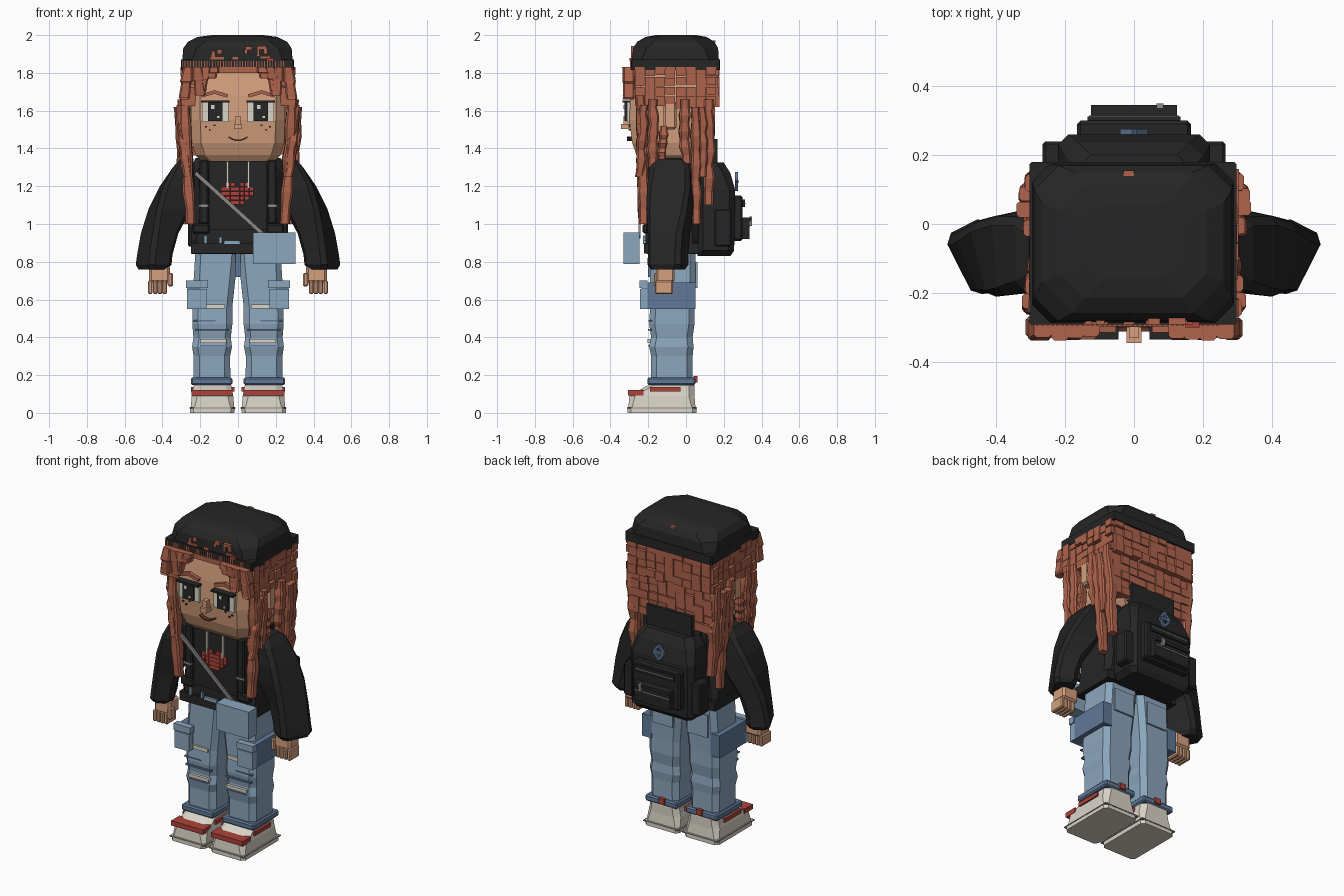
import bpy, bmesh, math, random
from mathutils import Vector
random.seed(4)


def material(name, r, g, b):
    m = bpy.data.materials.new(name)
    m.diffuse_color = (r, g, b, 1)
    return m


BLACK = material("black cloth", 0.019, 0.019, 0.020)
HAIR = material("copper hair", 0.42, 0.125, 0.072)
SKIN = material("skin", 0.66, 0.35, 0.21)
DENIM = material("light denim", 0.26, 0.38, 0.51)
NAVY = material("dark denim", 0.115, 0.19, 0.31)
CREAM = material("cream", 0.70, 0.66, 0.58)
RED = material("red", 0.42, 0.055, 0.042)
GREY = material("grey", 0.27, 0.25, 0.24)
BROWN = material("dark brown", 0.12, 0.035, 0.025)


def finish(name, bm, mat):
    bmesh.ops.recalc_face_normals(bm, faces=bm.faces[:])
    me = bpy.data.meshes.new(name)
    bm.to_mesh(me)
    bm.free()
    me.materials.append(mat)
    ob = bpy.data.objects.new(name, me)
    bpy.context.collection.objects.link(ob)
    return ob


def add_loft(bm, rings, s=1):
    vs = [[bm.verts.new((s * x, y, z)) for x, y, z in r] for r in rings]
    n = len(vs[0])
    for a, b in zip(vs, vs[1:]):
        for i in range(n):
            bm.faces.new((a[i], a[(i + 1) % n], b[(i + 1) % n], b[i]))
    bm.faces.new(vs[0])
    bm.faces.new(vs[-1])


def ring(cx, cy, z, hx, hy, c, rot=0):
    """Rectangle with cut corners."""
    p = [(hx, -hy + c), (hx, hy - c), (hx - c, hy), (-hx + c, hy),
         (-hx, hy - c), (-hx, -hy + c), (-hx + c, -hy), (hx - c, -hy)]
    k, q = math.cos(rot), math.sin(rot)
    return [(cx + x * k - y * q, cy + x * q + y * k, z) for x, y in p]


def ext(z, x0, x1, y0, y1, c):
    return ring((x0 + x1) / 2, (y0 + y1) / 2, z, (x1 - x0) / 2, (y1 - y0) / 2, c)


def loft(name, rows, mat, mirror=False):
    bm = bmesh.new()
    for s in ((1, -1) if mirror else (1,)):
        add_loft(bm, [ext(*r) for r in rows], s)
    return finish(name, bm, mat)


def boxes(name, items, mat, mirror=False, bevel=0):
    """Each item is x0, x1, y0, y1, z0, z1."""
    bm = bmesh.new()
    for s in ((1, -1) if mirror else (1,)):
        for x0, x1, y0, y1, z0, z1 in items:
            add_loft(bm, [[(x0, y0, z), (x1, y0, z), (x1, y1, z), (x0, y1, z)] for z in (z0, z1)], s)
    ob = finish(name, bm, mat)
    if bevel:
        m = ob.modifiers.new("bevel", "BEVEL")
        m.width, m.segments = bevel, 1
    return ob


def strip(name, a, b, w, t, mat):
    """Flat band between two points in a front-facing plane."""
    a, b = Vector(a), Vector(b)
    d = (b - a).normalized()
    n = Vector((-d.z, 0, d.x)) * w
    bm = bmesh.new()
    add_loft(bm, [[p + n, p - n, p - n + Vector((0, t, 0)), p + n + Vector((0, t, 0))] for p in (a, b)])
    return finish(name, bm, mat)


# Shoes
loft("shoe_sole", [(0, .02, .255, -.31, .055, .02), (.03, .015, .255, -.31, .055, .02)], CREAM, True)
loft("shoe_upper", [(.03, .02, .25, -.305, .05, .02), (.09, .025, .245, -.30, .045, .03),
                    (.112, .03, .24, -.26, .045, .03), (.145, .035, .235, -.205, .045, .03),
                    (.16, .05, .22, -.17, .04, .03)], CREAM, True)
boxes("shoe_toe_stripe", [(.028, .247, -.308, -.225, .092, .122)], RED, True)
boxes("shoe_side_stripe", [(.018, .25, -.19, -.03, .112, .137)], RED, True)
boxes("heel_tab", [(.11, .15, .04, .06, .16, .195)], RED, True)
boxes("sole_line", [(.013, .257, -.312, .057, .022, .028)], GREY, True)

# Trousers
loft("trouser_leg", [(.17, .04, .235, -.185, .035, .03), (.30, .042, .235, -.185, .035, .03),
                     (.35, .032, .243, -.195, .04, .03), (.40, .038, .236, -.185, .035, .03),
                     (.47, .03, .242, -.195, .045, .03), (.56, .03, .24, -.19, .045, .03),
                     (.70, .015, .235, -.19, .05, .03), (.86, .0, .225, -.19, .05, .03)], DENIM, True)
boxes("trouser_cuff", [(.03, .25, -.205, .05, .148, .188)], NAVY, True, .008)
boxes("cargo_pocket", [(.205, .268, -.235, .05, .55, .69)], NAVY, True)
boxes("cargo_pocket_front", [(.168, .27, -.243, -.205, .55, .655), (.16, .275, -.245, -.205, .66, .70)], DENIM, True)
boxes("knee_rip", [(.07, .18, -.202, -.18, .553, .575), (.06, .2, -.204, -.18, .37, .39)], CREAM, True)
boxes("knee_crease", [(.05, .225, -.20, -.18, .435, .445), (.07, .2, -.199, -.18, .352, .36),
                      (.12, .235, -.198, -.18, .485, .491)], NAVY, True)
boxes("back_pocket", [(.05, .19, .04, .06, .66, .80)], DENIM, True)
boxes("trouser_fly", [(-.012, .012, -.2, -.18, .72, .84)], NAVY)

# Jumper
loft("torso", [(.84, -.245, .245, -.205, .06, .03), (.92, -.25, .25, -.215, .065, .03),
               (1.1, -.235, .235, -.21, .065, .04), (1.28, -.255, .255, -.2, .06, .04),
               (1.35, -.225, .225, -.19, .05, .05)], BLACK)
boxes("waistband", [(-.25, .25, -.222, .07, .845, .90)], BLACK)
boxes("chest_panel", [(-.15, .15, -.222, -.19, .97, 1.33)], BLACK)
boxes("backpack_strap", [(.155, .205, -.235, .08, 1.0, 1.34), (.15, .24, -.23, -.2, .95, 1.0)], BLACK, True, .008)
boxes("strap_buckle", [(.155, .21, -.242, -.23, 1.09, 1.103)], GREY, True)
boxes("belt_clip", [(-.075, .01, -.228, -.2, .895, .912), (-.18, -.165, -.228, -.2, .9, .94),
                    (-.1, -.085, -.228, -.2, .9, .93)], DENIM)
boxes("drawstring", [(.05, .062, -.235, -.2, 1.19, 1.345)], CREAM, True)

# Pixel heart on the chest
heart = ["0110110", "1111111", "1111111", "0111110", "0011100"]
boxes("chest_heart", [(-.09 + i * .025, -.067 + i * .025, -.23, -.215, 1.198 - j * .024, 1.22 - j * .024)
                      for j, row in enumerate(heart) for i, ch in enumerate(row) if ch == "1"], RED)

# Sleeves: sections turn towards the cuff
bm = bmesh.new()
arm = [(1.345, .275, -.085, .03, .08, 0), (1.30, .285, -.085, .06, .105, 0), (1.20, .315, -.085, .09, .115, -.1),
       (1.08, .36, -.085, .095, .112, -.25), (.95, .415, -.09, .075, .1, -.42), (.84, .44, -.095, .068, .098, -.47),
       (.785, .447, -.095, .068, .1, -.47), (.76, .45, -.095, .055, .085, -.47)]
for s in (1, -1):
    add_loft(bm, [ring(x, y, z, hx, hy, .025, r) for z, x, y, hx, hy, r in arm], s)
finish("sleeve", bm, BLACK)

# Hands with fingers
boxes("palm", [(.36, .47, -.16, -.06, .69, .78)], SKIN, True, .012)
boxes("fingers", [(.375 + i * .026, .399 + i * .026, -.165, -.07, .63, .70) for i in range(4)]
      + [(.345, .372, -.17, -.125, .67, .74)], SKIN, True, .006)

# Cross-body bag
boxes("shoulder_bag", [(.08, .305, -.33, -.247, .787, .955)], DENIM)
strip("bag_strap", (-.225, -.252, 1.27), (.15, -.252, .93), .010, .012, GREY)

# Backpack
loft("backpack", [(.83, -.19, .19, .06, .235, .02), (.86, -.22, .22, .06, .255, .03), (1.18, -.22, .22, .06, .26, .03),
                  (1.27, -.2, .2, .06, .235, .04), (1.325, -.165, .165, .06, .2, .04)], BLACK)
boxes("back_panel", [(-.155, .155, .135, .168, 1.25, 1.45)], BLACK)
boxes("backpack_pocket", [(-.165, .165, .24, .30, .91, 1.15)], BLACK, False, .01)
boxes("pocket_flap", [(-.135, .135, .29, .312, 1.09, 1.13), (-.125, .125, .29, .335, .92, 1.03),
                      (-.125, .125, .29, .345, 1.015, 1.035)], BLACK)
boxes("side_pocket", [(.2, .265, .15, .24, .88, 1.08)], BLACK, True, .008)
boxes("pocket_zip", [(-.12, .12, .332, .338, .985, .991), (-.13, .13, .309, .315, 1.107, 1.112)], GREY)
boxes("zip_pull", [(.065, .085, .335, .35, .99, 1.04)], GREY)
strip("backpack_badge", (-.03, .262, 1.225), (.03, .262, 1.225), .008, .015, NAVY)
for k in (1, -1):
    strip("badge_edge", (-.035, .26, 1.225), (0, .26, 1.225 + k * .045), .007, .015, NAVY)
    strip("badge_edge", (.035, .26, 1.225), (0, .26, 1.225 + k * .045), .007, .015, NAVY)

# Head and ears
loft("head", [(1.33, -.19, .19, -.235, .10, .05), (1.365, -.225, .225, -.262, .12, .05),
              (1.43, -.245, .245, -.285, .13, .05), (1.55, -.25, .25, -.30, .13, .05),
              (1.68, -.25, .25, -.295, .13, .05), (1.84, -.25, .25, -.275, .13, .05)], SKIN)
boxes("ear", [(.24, .30, -.12, -.05, 1.5, 1.65)], SKIN, True, .012)

# Face
boxes("nose", [(-.022, .022, -.345, -.29, 1.503, 1.53), (-.014, .014, -.33, -.29, 1.53, 1.572)], SKIN)
boxes("eye_white", [(.05, .19, -.312, -.29, 1.54, 1.645)], CREAM, True)
boxes("eye_iris", [(.082, .158, -.325, -.29, 1.545, 1.645)], BLACK, True)
boxes("eye_lid", [(.045, .195, -.335, -.29, 1.642, 1.654)], BLACK, True)
boxes("eye_glint", [(.10, .118, -.33, -.32, 1.61, 1.63), (.13, .142, -.33, -.32, 1.56, 1.572)], CREAM)
boxes("eye_glint_left", [(-.142, -.124, -.33, -.32, 1.61, 1.63), (-.11, -.098, -.33, -.32, 1.56, 1.572)], CREAM)
for s in (1, -1):
    strip("eyebrow", (s * .055, -.315, 1.678), (s * .13, -.315, 1.70), .009, .025, HAIR)
    strip("eyebrow_tail", (s * .12, -.315, 1.70), (s * .195, -.315, 1.678), .009, .025, HAIR)
mouth = [(.05 * i / 4, -.312, 1.443 + .018 * (i / 4) ** 2) for i in range(-4, 5)]
for a, b in zip(mouth, mouth[1:]):
    strip("mouth", a, b, .004, .03, BROWN)
boxes("freckles", [(x, x + .009, -.305, -.28, z, z + .008) for x, z in ((.12, 1.52), (.165, 1.51), (.145, 1.495))],
      BROWN, True)

# Hair bricks round the sides and back
j = lambda a: random.uniform(-a, a)
bricks = []
for row in range(9):
    z = 1.83 - row * .052
    back = .172 if row < 4 else .148
    for i in range(9):
        x = -.285 + i * .0633
        bricks.append((x, x + .060, .08, back + j(.006), z - .05 + j(.006), z))
    if row < 4:
        for s in (1, -1):
            for i in range(8):
                y = -.27 + i * .054
                bricks.append((s * .22, s * (.297 + j(.008)), y, y + .051, z - .05 + j(.012), z))
boxes("hair_bricks", bricks, HAIR)

# Long hair locks: top x, y, bottom x, y, z range, half width
locks = [(.285, -.24, .25, -.225, 1.68, 1.0, .028), (.29, -.175, .28, -.175, 1.66, 1.30, .027),
         (.305, -.225, .27, -.245, 1.63, 1.25, .024), (.30, -.01, .285, .0, 1.66, 1.32, .027),
         (.315, .045, .275, .06, 1.62, 1.0, .025), (.295, .12, .26, .12, 1.66, 1.1, .028),
         (.285, -.12, .28, -.13, 1.52, 1.33, .022), (.315, .085, .29, .09, 1.62, 1.25, .022)]
bm = bmesh.new()
for s in (1, -1):
    for x0, y0, x1, y1, z0, z1, w in locks:
        rows = []
        for k in range(9):
            t = k / 8
            h = w * (.8 if k in (0, 8) else 1) * (1 + .12 * (-1) ** k)
            rows.append(ring(x0 + (x1 - x0) * t + j(.004), y0 + (y1 - y0) * t + j(.005),
                             z0 + (z1 - z0) * t, h, h, h * .35, .12 * math.sin(4 * t)))
        add_loft(bm, rows, s)
finish("hair_locks", bm, HAIR)

# Fringe: tilted stacked blocks beneath the hat
bm = bmesh.new()
for s in (1, -1):
    for x, z0, z1, dx in ((.265, 1.83, 1.66, .02), (.215, 1.83, 1.68, -.015), (.17, 1.83, 1.70, .03), (.125, 1.83, 1.77, .02)):
        rows = [ring(x + dx * t, -.302 + j(.006), z0 + (z1 - z0) * t, w, .03, .008)
                for t, w in ((0, .025), (.45, .033), (.5, .026), (.95, .03), (1, .022))]
        add_loft(bm, rows, s)
add_loft(bm, [ring(0, -.28, z, .12, .018, .004) for z in (1.80, 1.83)])
finish("fringe", bm, HAIR)

# Hat: square brim with a cut-corner crown
loft("hat_brim", [(1.815, -.303, .297, -.292, .18, .006), (1.87, -.303, .297, -.292, .18, .006)], BLACK)
loft("hat_crown", [(1.865, -.295, .289, -.286, .174, .05), (1.93, -.29, .284, -.28, .17, .07),
                   (1.965, -.265, .26, -.258, .15, .09), (1.99, -.215, .21, -.215, .11, .07),
                   (2.0, -.14, .135, -.16, .055, .05)], BLACK)
boxes("hat_ribs", [(-.297 + i * .0145, -.292 + i * .0145, -.296, -.28, 1.828, 1.862) for i in range(38)], HAIR)

# Stray wisps and a pin on the hat front
wisps = [(-.145, -.075, 1.872, 1.885), (-.14, -.122, 1.885, 1.915), (-.11, -.085, 1.90, 1.925), (-.03, .0, 1.87, 1.885),
         (.04, .075, 1.92, 1.94), (.035, .05, 1.90, 1.925), (.10, .15, 1.925, 1.942), (.10, .115, 1.89, 1.93),
         (.135, .155, 1.90, 1.93), (.12, .17, 1.875, 1.888)]
boxes("hat_wisps", [(a, b, -.291, -.27, c, d) for a, b, c, d in wisps] + [(-.03, .0, .135, .155, 1.962, 1.972)], HAIR)
boxes("hat_pin", [(.15, .19, -.3, -.28, 1.862, 1.88)], RED)
